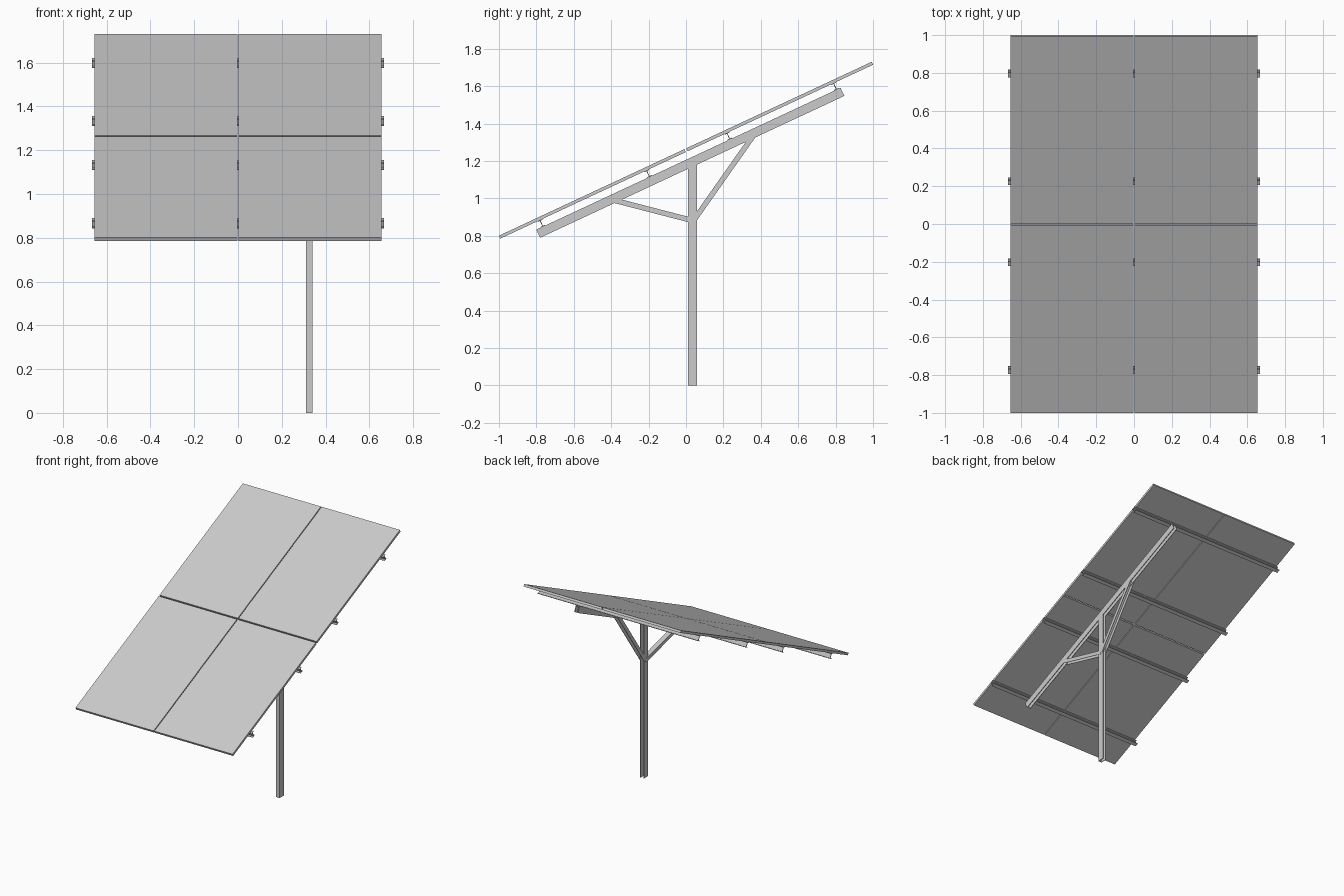
import bpy, bmesh
from math import sin, cos, radians
from mathutils import Vector

if "Cube" in bpy.data.objects:
    bpy.data.objects.remove(bpy.data.objects["Cube"])

TILT = radians(25)
X = Vector((1, 0, 0))
U = Vector((0, cos(TILT), sin(TILT)))      # up the slope
N = Vector((0, -sin(TILT), cos(TILT)))     # out of the panel face
CENTRE = Vector((0, 0, 1.2575))
POST_X = 0.325


def on_slope(x, u, n):
    return CENTRE + X * x + U * u + N * n


def sweep(name, profile, start, end, a, b):
    """Extrude a 2D profile (in axes a, b) from start to end."""
    bm = bmesh.new()
    face = bm.faces.new([bm.verts.new(start + a * p + b * q) for p, q in profile])
    new = bmesh.ops.extrude_face_region(bm, geom=[face], use_keep_orig=True)
    verts = [g for g in new["geom"] if isinstance(g, bmesh.types.BMVert)]
    bmesh.ops.translate(bm, verts=verts, vec=end - start)
    bmesh.ops.recalc_face_normals(bm, faces=bm.faces)
    mesh = bpy.data.meshes.new(name)
    bm.to_mesh(mesh)
    bm.free()
    obj = bpy.data.objects.new(name, mesh)
    bpy.context.collection.objects.link(obj)
    return obj


def rect(w, h):
    return [(-w / 2, -h / 2), (w / 2, -h / 2), (w / 2, h / 2), (-w / 2, h / 2)]


def channel(w, h, t):
    """U section: closed at -h/2, open at +h/2."""
    w, h = w / 2, h / 2
    return [(-w, h), (-w, -h), (w, -h), (w, h),
            (w - t, h), (w - t, -h + t), (-w + t, -h + t), (-w + t, h)]


def i_section(w, h, t):
    w, h, s = w / 2, h / 2, t / 2
    half = [(s, -h + t), (w, -h + t), (w, -h), (-w, -h), (-w, -h + t), (-s, -h + t)]
    return half + [(-p, -q) for p, q in half]


# four panels with narrow gaps between them
for sx, side in ((-1, "left"), (1, "right")):
    for su, row in ((-1, "lower"), (1, "upper")):
        sweep(f"panel_{row}_{side}", rect(1.0945, 0.0173),
              on_slope(sx * 0.003, su * 0.55225, 0),
              on_slope(sx * 0.655, su * 0.55225, 0), U, N)

# cross rails under the panels
for i, u in enumerate((-0.866, -0.237, 0.237, 0.866)):
    sweep(f"cross_rail_{i + 1}", i_section(0.027, 0.038, 0.004),
          on_slope(-0.667, u, -0.0277), on_slope(0.667, u, -0.0277), U, N)

# sloping main beam, open downwards
sweep("main_beam", channel(0.03, 0.048, 0.004),
      on_slope(POST_X, -0.905, -0.0707), on_slope(POST_X, 0.89, -0.0707), X, -N)

# post, open to the back
sweep("post", channel(0.03, 0.05, 0.004),
      Vector((POST_X, 0.035, 0)), Vector((POST_X, 0.035, 1.18)), X, Vector((0, 1, 0)))

# braces straddling the post and beam, open downwards
for name, y, z in (("rear_brace", 0.36, 1.335), ("front_brace", -0.385, 0.99)):
    start, end = Vector((POST_X, 0.04, 0.88)), Vector((POST_X, y, z))
    down = X.cross((end - start).normalized())
    if down.z > 0:
        down = -down
    sweep(name, channel(0.037, 0.028, 0.003), start, end, X, down)
